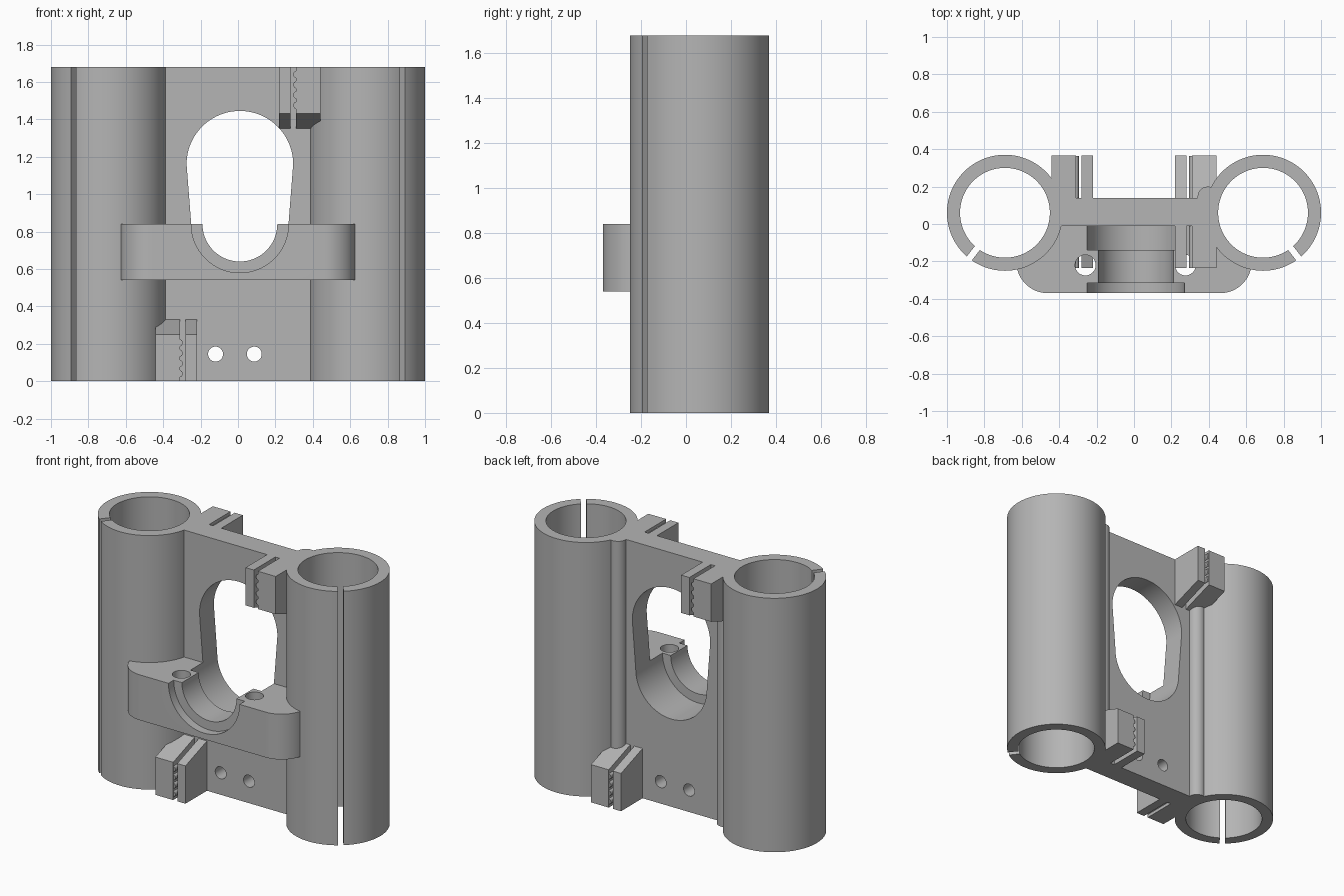
import bpy, bmesh, math
from mathutils import Matrix

cube = bpy.data.objects.get("Cube")
if cube:
    bpy.data.objects.remove(cube)

H = 1.68          # total height
TX, TY = 0.69, 0.06   # tube centre
MID_Y = 0.065     # plate centre plane
CX = 0.01         # window and saddle centre
SADDLE_TOP = 0.84

grey = bpy.data.materials.new("grey plastic")
grey.use_nodes = True
colour = (0.46, 0.46, 0.46, 1)
grey.diffuse_color = colour
grey.node_tree.nodes["Principled BSDF"].inputs["Base Color"].default_value = colour


def prism(name, points, axis, lo, hi):
    """Extrude a 2D outline along x (outline y,z), y (x,z) or z (x,y)."""
    place = {"x": lambda u, v: (lo, u, v),
             "y": lambda u, v: (u, lo, v),
             "z": lambda u, v: (u, v, lo)}[axis]
    shift = [(hi - lo) if a == axis else 0 for a in "xyz"]
    bm = bmesh.new()
    base = bm.faces.new([bm.verts.new(place(u, v)) for u, v in points])
    top = bmesh.ops.extrude_face_region(bm, geom=[base])["geom"]
    bmesh.ops.translate(bm, vec=shift,
                        verts=[g for g in top if isinstance(g, bmesh.types.BMVert)])
    bmesh.ops.recalc_face_normals(bm, faces=bm.faces)
    mesh = bpy.data.meshes.new(name)
    bm.to_mesh(mesh)
    bm.free()
    mesh.materials.append(grey)
    obj = bpy.data.objects.new(name, mesh)
    bpy.context.collection.objects.link(obj)
    return obj


def arc(cu, cv, r, start=0, end=360, n=64):
    full = end - start == 360
    steps = n if full else n + 1
    angles = [math.radians(start + (end - start) * i / n) for i in range(steps)]
    return [(cu + r * math.cos(a), cv + r * math.sin(a)) for a in angles]


def rect(u0, u1, v0, v1):
    return [(u0, v0), (u1, v0), (u1, v1), (u0, v1)]


def combine(target, other, operation):
    mod = target.modifiers.new(operation, "BOOLEAN")
    mod.operation = operation
    mod.solver = "EXACT"
    mod.object = other
    evaluated = target.evaluated_get(bpy.context.evaluated_depsgraph_get())
    mesh = bpy.data.meshes.new_from_object(evaluated)
    target.modifiers.clear()
    target.data = mesh
    bpy.data.objects.remove(other)


# Central plate
body = prism("twin_tube_bracket", rect(-0.6, 0.6, -0.01, 0.14), "z", 0, H)
solids, cuts = [], []

# Tubes, corner beads, bores and clamp slits on both sides
for s in (-1, 1):
    solids.append(prism("tube", arc(s * TX, TY, 0.31, n=128), "z", 0, H))
    solids.append(prism("corner_bead", arc(s * 0.395, 0.145, 0.055, n=32), "z", 0, H))
    cuts.append(prism("bore", arc(s * TX, TY, 0.24, n=128), "z", -0.1, H + 0.1))
    slit = prism("slit", rect(0.15, 0.4, -0.017, 0.017), "z", -0.1, H + 0.1)
    angle = math.radians(-90 + s * 38)
    slit.data.transform(Matrix.Translation((s * TX, TY, 0)) @ Matrix.Rotation(angle, 4, "Z"))
    cuts.append(slit)

# Saddle block with rounded front corners
outline = [(0.63, 0.05), (-0.63, 0.05)]
outline += arc(-0.46, -0.20, 0.17, 180, 270, 16) + arc(0.46, -0.20, 0.17, 270, 360, 16)
solids.append(prism("saddle", outline, "z", 0.54, SADDLE_TOP))

# Four toothed belt clips, alternating left and right
for sy in (-1, 1):
    for sz in (-1, 1):
        sx = -sy * sz
        side = [(MID_Y + sy * d, H / 2 + sz * h) for d, h in
                ((0.05, 0.84), (0.30, 0.84), (0.30, 0.59), (0.05, 0.502))]
        for inner, outer in ((0.22, 0.28), (0.31, 0.44)):
            lo, hi = sorted((sx * inner, sx * outer))
            solids.append(prism("clip_jaw", side, "x", lo, hi))
        for i in range(4):
            z = H / 2 + sz * (0.8 - i * 0.055)
            lo, hi = sorted((MID_Y + sy * 0.06, MID_Y + sy * 0.299))
            solids.append(prism("tooth", arc(sx * 0.315, z, 0.02, n=16), "y", lo, hi))

# Window through the plate, rounded at both ends
window = arc(CX, 1.16, 0.285, 0, 180, 48) + arc(CX, SADDLE_TOP, 0.26, 180, 360, 48)
cuts.append(prism("window", window, "y", -0.14, 0.4))

# Stepped half-round seat in the saddle
for radius, y0, y1 in ((0.20, -0.5, -0.1), (0.26, -0.5, -0.315)):
    cuts.append(prism("seat", arc(CX, SADDLE_TOP, radius, n=96), "y", y0, y1))

# Screw holes in saddle and plate
for x in (-0.26, 0.275):
    cuts.append(prism("screw_hole", arc(x, -0.22, 0.055, n=32), "z", 0.5, 0.9))
for x in (-0.12, 0.087):
    cuts.append(prism("pin_hole", arc(x, 0.145, 0.04, n=32), "y", -0.1, 0.3))

for part in solids:
    combine(body, part, "UNION")
for part in cuts:
    combine(body, part, "DIFFERENCE")

bpy.ops.object.select_all(action="DESELECT")
body.select_set(True)
bpy.context.view_layer.objects.active = body
bpy.ops.object.shade_smooth_by_angle(angle=math.radians(30))
